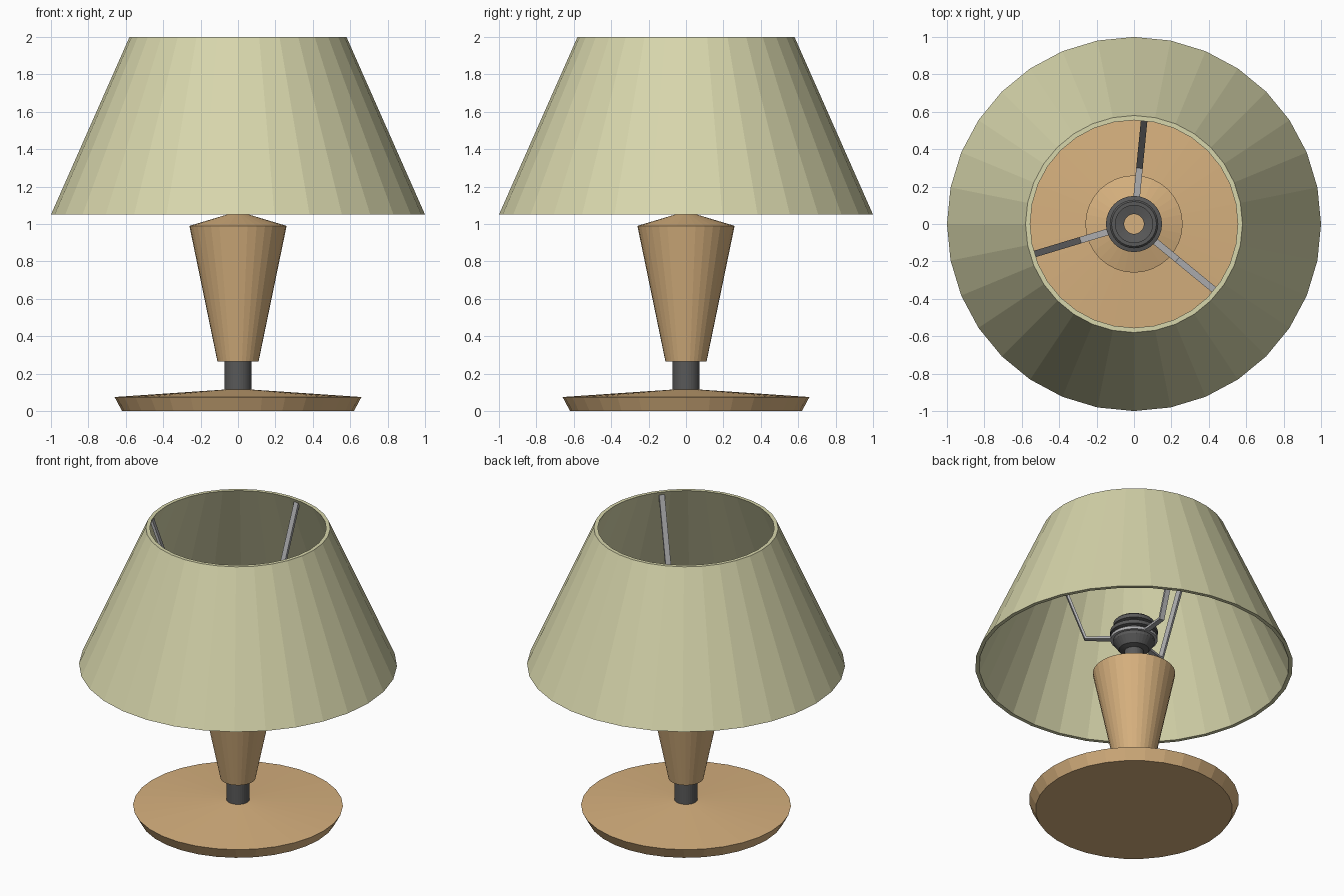
import bpy, bmesh
from math import cos, sin, pi, radians
from mathutils import Vector

if "Cube" in bpy.data.objects:
    bpy.data.objects.remove(bpy.data.objects["Cube"])

SIDES = 32


def material(name, color):
    m = bpy.data.materials.new(name)
    m.diffuse_color = (*color, 1)
    m.use_nodes = True
    m.node_tree.nodes["Principled BSDF"].inputs["Base Color"].default_value = m.diffuse_color
    return m


WOOD = material("wood", (0.68, 0.44, 0.21))
FABRIC = material("shade_fabric", (0.68, 0.67, 0.41))
DARK = material("dark_metal", (0.10, 0.10, 0.10))
STEEL = material("steel", (0.42, 0.42, 0.43))


def finish(name, bm, mat):
    bmesh.ops.recalc_face_normals(bm, faces=bm.faces)
    me = bpy.data.meshes.new(name)
    bm.to_mesh(me)
    bm.free()
    me.materials.append(mat)
    ob = bpy.data.objects.new(name, me)
    bpy.context.collection.objects.link(ob)
    return ob


def lathe(name, profile, mat, closed=False):
    """Turn an (r, z) profile; open profiles get flat caps, closed ones become rings."""
    bm = bmesh.new()
    rings = [[bm.verts.new((r * cos(2 * pi * i / SIDES), r * sin(2 * pi * i / SIDES), z))
              for i in range(SIDES)] for r, z in profile]
    pairs = list(zip(rings, rings[1:]))
    if closed:
        pairs.append((rings[-1], rings[0]))
    for a, b in pairs:
        for i in range(SIDES):
            j = (i + 1) % SIDES
            bm.faces.new((a[i], a[j], b[j], b[i]))
    if not closed:
        bm.faces.new(rings[0])
        bm.faces.new(rings[-1])
    return finish(name, bm, mat)


def strip(name, path, angle, width, thick, mat):
    """Flat bar following an (r, z) path in the vertical plane at the given angle."""
    out = Vector((cos(angle), sin(angle), 0))
    side = Vector((-sin(angle), cos(angle), 0)) * width / 2
    pts = [out * r + Vector((0, 0, z)) for r, z in path]
    bm = bmesh.new()
    rings = []
    for k, p in enumerate(pts):
        d1 = (p - pts[k - 1]).normalized() if k else Vector()
        d2 = (pts[k + 1] - p).normalized() if k < len(pts) - 1 else Vector()
        n = (d1 + d2).normalized().cross(side).normalized() * thick / 2
        rings.append([bm.verts.new(p + s) for s in (side + n, n - side, -side - n, side - n)])
    for a, b in zip(rings, rings[1:]):
        for i in range(4):
            j = (i + 1) % 4
            bm.faces.new((a[i], a[j], b[j], b[i]))
    bm.faces.new(rings[0])
    bm.faces.new(rings[-1])
    return finish(name, bm, mat)


# Wooden foot, stem and tapered body
lathe("base", [(0.62, 0), (0.66, 0.075), (0.07, 0.115)], WOOD)
lathe("stem", [(0.072, 0.105), (0.072, 0.275)], DARK)
lathe("body", [(0.11, 0.265), (0.26, 0.99), (0.06, 1.05)], WOOD)

# Hollow bulb socket: neck, cup, collar, rim and inner wall
lathe("socket", [(0.06, 1.03), (0.06, 1.15), (0.095, 1.16), (0.13, 1.21), (0.13, 1.265),
                 (0.15, 1.27), (0.15, 1.295), (0.112, 1.305), (0.112, 1.32), (0.13, 1.325),
                 (0.13, 1.35), (0.12, 1.36), (0.10, 1.36), (0.10, 1.20), (0.053, 1.19),
                 (0.053, 1.03)], DARK, closed=True)

# Shade carrier: ring and three bent arms
lathe("carrier_ring", [(0.12, 1.23), (0.148, 1.23), (0.148, 1.25), (0.12, 1.25)], STEEL, closed=True)
for n, deg in enumerate((84.4, 196.8, 320.6), 1):
    strip(f"carrier_arm_{n}", [(0.135, 1.24), (0.305, 1.24), (0.57, 1.975)],
          radians(deg), 0.035, 0.018, STEEL)

# Lamp shade with wall thickness
lathe("shade", [(1.0, 1.05), (0.58, 2.0), (0.555, 2.0), (0.975, 1.05)], FABRIC, closed=True)
